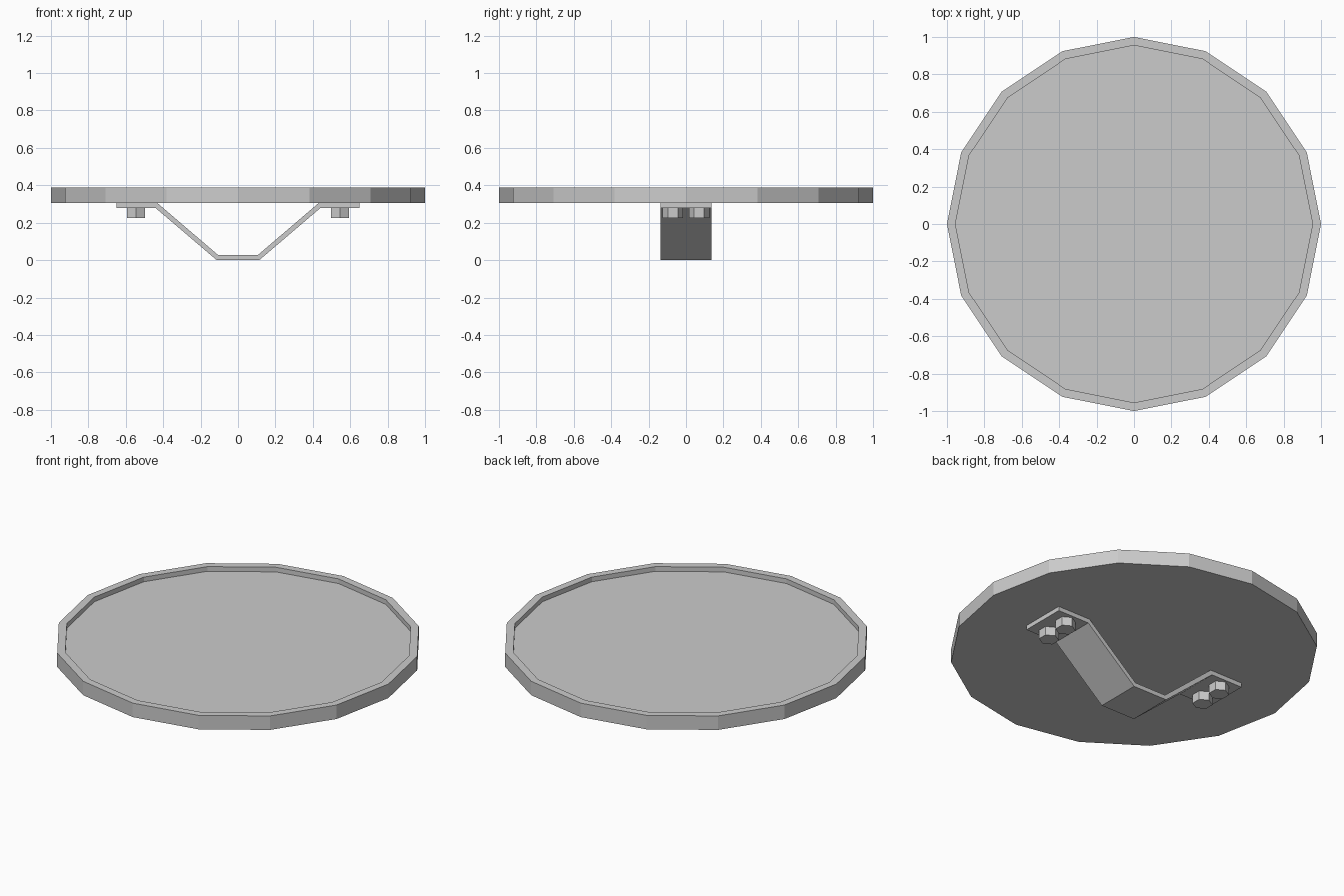
import bpy, bmesh, math

cube = bpy.data.objects.get("Cube")
if cube:
    bpy.data.objects.remove(cube, do_unlink=True)

# One plain metal colour
metal = bpy.data.materials.new("light_grey_metal")
metal.use_nodes = True
colour = (0.6, 0.6, 0.6, 1)
metal.diffuse_color = colour
metal.node_tree.nodes["Principled BSDF"].inputs["Base Color"].default_value = colour


def finish(name, bm):
    bmesh.ops.recalc_face_normals(bm, faces=bm.faces)
    mesh = bpy.data.meshes.new(name)
    bm.to_mesh(mesh)
    bm.free()
    mesh.materials.append(metal)
    obj = bpy.data.objects.new(name, mesh)
    bpy.context.collection.objects.link(obj)
    return obj


def prism(outline, move):
    """Close a flat outline and extrude it along a vector."""
    bm = bmesh.new()
    base = bm.faces.new([bm.verts.new(p) for p in outline])
    result = bmesh.ops.extrude_face_region(bm, geom=[base], use_keep_orig=True)
    verts = [v for v in result["geom"] if isinstance(v, bmesh.types.BMVert)]
    bmesh.ops.translate(bm, verts=verts, vec=move)
    return bm


def ring(sides, radius, x, y, z, start=0):
    angles = [start + math.tau * i / sides for i in range(sides)]
    return [(x + radius * math.cos(a), y + radius * math.sin(a), z) for a in angles]


# Round plate with a raised rim around a shallow recess
bm = prism(ring(16, 1, 0, 0, 0.304), (0, 0, 0.084))
bm.normal_update()
top = max(bm.faces, key=lambda f: f.calc_center_median().z)
inner = bmesh.ops.extrude_face_region(bm, geom=[top])
bmesh.ops.delete(bm, geom=[top], context="FACES_ONLY")
verts = [v for v in inner["geom"] if isinstance(v, bmesh.types.BMVert)]
bmesh.ops.scale(bm, verts=verts, vec=(0.955, 0.955, 1))
floor = [f for f in inner["geom"] if isinstance(f, bmesh.types.BMFace)]
sunk = bmesh.ops.extrude_face_region(bm, geom=floor)
bmesh.ops.delete(bm, geom=floor, context="FACES_ONLY")
verts = [v for v in sunk["geom"] if isinstance(v, bmesh.types.BMVert)]
bmesh.ops.translate(bm, verts=verts, vec=(0, 0, -0.028))
finish("round_plate", bm)

# Bent strap handle, mirrored from a half profile
upper = [(0.65, 0.304), (0.43, 0.304), (0.105, 0.026)]
lower = [(0.114, 0), (0.44, 0.278), (0.65, 0.278)]
half = lower + upper
right = [(-x, z) for x, z in reversed(half)]
profile = lower + upper + right[:3] + right[3:]
finish("strap_handle", prism([(x, -0.137, z) for x, z in profile], (0, 0.274, 0)))

# Hexagonal bolt heads, two under each strap end
for side, x in (("left", 0.546), ("right", -0.546)):
    for end, y in (("front", -0.07), ("back", 0.07)):
        hexagon = ring(6, 0.055, x, y, 0.225, math.pi / 2)
        finish(f"{side}_{end}_bolt", prism(hexagon, (0, 0, 0.053)))
